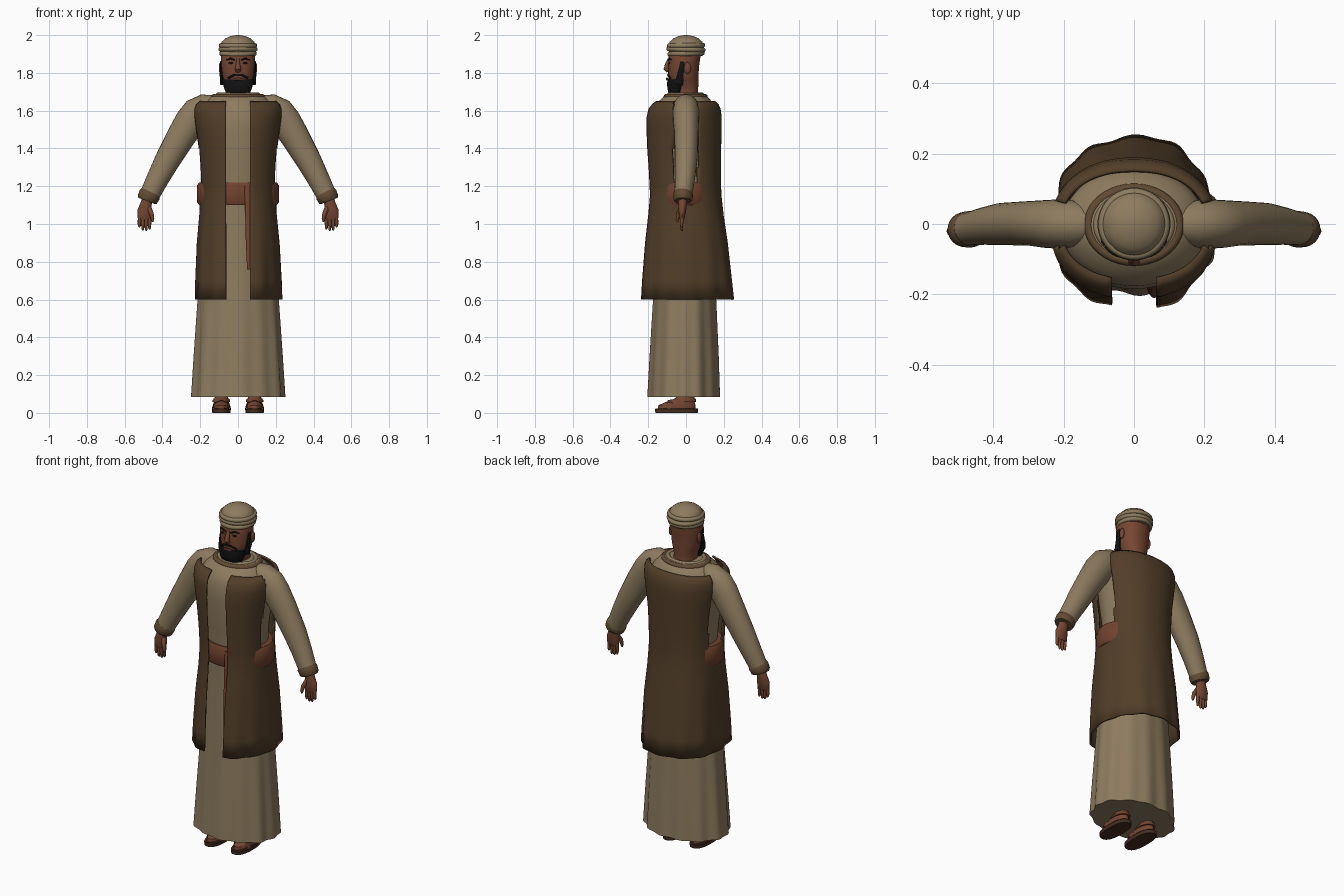
import bpy, bmesh, math
from mathutils import Vector
from math import sin, cos, pi


def material(name, r, g, b):
    m = bpy.data.materials.new(name)
    m.diffuse_color = (r, g, b, 1)
    return m


TAN = material("tan_cloth", .27, .20, .115)
COAT = material("brown_coat", .085, .048, .022)
TRIM = material("brown_trim", .12, .068, .033)
SKIN = material("skin", .18, .062, .032)
BELT = material("red_brown_leather", .165, .055, .028)
SOLE = material("dark_sole", .06, .027, .015)
BLACK = material("black_hair", .006, .006, .007)


def finish(name, bm, mat, angle=40, solid=0):
    bmesh.ops.recalc_face_normals(bm, faces=bm.faces)
    me = bpy.data.meshes.new(name)
    bm.to_mesh(me)
    bm.free()
    me.materials.append(mat)
    ob = bpy.data.objects.new(name, me)
    bpy.context.collection.objects.link(ob)
    bpy.ops.object.select_all(action='DESELECT')
    ob.select_set(True)
    bpy.context.view_layer.objects.active = ob
    bpy.ops.object.shade_smooth_by_angle(angle=math.radians(angle))
    if solid:
        mod = ob.modifiers.new("thickness", 'SOLIDIFY')
        mod.thickness = solid
        mod.offset = -1
    return ob


def power(v, e):
    return math.copysign(abs(v) ** e, v)


def skin_rings(bm, rings, closed=True, cap=True):
    for a, b in zip(rings, rings[1:]):
        n = len(a)
        for i in range(n if closed else n - 1):
            j = (i + 1) % n
            bm.faces.new((a[i], a[j], b[j], b[i]))
    if cap and closed:
        bm.faces.new(rings[0])
        bm.faces.new(rings[-1])


def loft(name, rows, mat, n=32, cx=0, gap=0, e=1, fold=None, cap=True, solid=0, cut=None):
    """Stack oval rings (z, half width, half depth, y centre); gap leaves a front opening."""
    bm = bmesh.new()
    rings = []
    for z, rx, ry, cy in rows:
        t0 = math.asin(min(1, (gap / rx) ** (1 / e))) if gap else 0
        ring = []
        for i in range(n):
            t = t0 + (2 * pi - 2 * t0) * i / (n - 1 if gap else n)
            k = 1 + (fold(t, z) if fold else 0)
            ring.append(bm.verts.new((cx + k * rx * power(sin(t), e),
                                      cy - k * ry * power(cos(t), e), z)))
        rings.append(ring)
    skin_rings(bm, rings, not gap, cap)
    if cut:
        bmesh.ops.delete(bm, geom=[f for f in bm.faces if cut(f.calc_center_median())], context='FACES')
    return finish(name, bm, mat, solid=solid)


def tube(name, pts, mat, n=16):
    """Tapered tube through (x, y, z, radius, y radius)."""
    bm = bmesh.new()
    P = [Vector(p[:3]) for p in pts]
    rings = []
    for i, p in enumerate(pts):
        d = (P[min(i + 1, len(P) - 1)] - P[max(i - 1, 0)]).normalized()
        ref = Vector((0, 1, 0)) if abs(d.y) < .8 else Vector((0, 0, 1))
        u = d.cross(ref).normalized()
        w = u.cross(d).normalized()
        rings.append([bm.verts.new(P[i] + u * p[3] * cos(2 * pi * k / n) + w * p[4] * sin(2 * pi * k / n))
                      for k in range(n)])
    skin_rings(bm, rings)
    return finish(name, bm, mat)


def ball(name, c, r, mat, seg=20):
    bm = bmesh.new()
    bmesh.ops.create_uvsphere(bm, u_segments=seg, v_segments=seg // 2, radius=1)
    for v in bm.verts:
        v.co = Vector((v.co.x * r[0] + c[0], v.co.y * r[1] + c[1], v.co.z * r[2] + c[2]))
    return finish(name, bm, mat)


def band(name, z, rx, ry, cy, h, w, mat, tilt=0):
    """Rounded oval ring, for rolls of cloth."""
    bm = bmesh.new()
    rings = []
    for k in range(41):
        t = 2 * pi * k / 40
        rings.append([bm.verts.new(((rx + w * cos(a)) * sin(t), cy - (ry + w * cos(a)) * cos(t),
                                    z + h * sin(a) + tilt * cos(t)))
                      for a in (2 * pi * i / 10 for i in range(10))])
    skin_rings(bm, rings, cap=False)
    bmesh.ops.remove_doubles(bm, verts=bm.verts, dist=1e-5)
    return finish(name, bm, mat, 60)


# Long robe, with folds growing towards the hem
def robe_fold(t, z):
    a = .035 * max(0, min(1, (1.0 - z) / .9))
    return a * (sin(13 * t + .6) * .7 + sin(7 * t + 1) * .4)


loft("robe", [(.085, .248, .188, -.01), (.3, .235, .18, -.008), (.6, .215, .166, -.006),
              (.9, .185, .155, -.005), (1.15, .17, .15, -.005), (1.3, .178, .158, -.008),
              (1.5, .205, .175, -.01), (1.6, .205, .168, -.008), (1.64, .185, .15, -.005),
              (1.67, .15, .12, -.003), (1.69, .115, .095, 0)], TAN, n=96, fold=robe_fold)


# Sleeveless open coat with armholes down to the belt
def coat_fold(t, z):
    a = .03 * max(0, min(1, (1.05 - z) / .45))
    return a * (sin(12 * t + 1.5) * .6 + sin(5 * t) * .5)


loft("coat", [(.6, .228, .248, .002), (.7, .226, .24, 0), (.9, .218, .222, -.002),
              (1.05, .205, .203, -.004), (1.15, .2, .193, -.005), (1.2, .2, .193, -.007),
              (1.3, .204, .195, -.01), (1.4, .212, .199, -.013), (1.5, .226, .202, -.013),
              (1.57, .237, .201, -.012), (1.61, .238, .193, -.01), (1.635, .23, .178, -.006),
              (1.652, .212, .158, -.004)],
     COAT, n=90, gap=.065, e=.9, fold=coat_fold, solid=.01,
     cut=lambda c: abs(c.y) < .065 and c.z > 1.2)

# Belt and its hanging end
loft("belt", [(1.1, .206, .16, -.007), (1.115, .216, .168, -.007), (1.16, .218, .169, -.007),
              (1.205, .216, .168, -.007), (1.22, .206, .16, -.007)], BELT, n=48)
tube("belt_end", [(.05, -.172, 1.2, .016, .006), (.052, -.182, 1.1, .015, .006),
                  (.054, -.195, .92, .013, .006), (.058, -.205, .76, .01, .005)], BELT, 8)

# Collar rolls
band("collar", 1.675, .128, .103, -.002, .013, .014, TRIM)
band("inner_collar", 1.685, .105, .085, -.002, .013, .012, TAN)

# Head and neck
loft("head", [(1.64, .068, .065, .005), (1.7, .064, .062, .002), (1.73, .066, .07, -.005),
              (1.755, .078, .078, -.012), (1.79, .086, .08, -.014), (1.84, .09, .082, -.012),
              (1.89, .09, .085, -.008), (1.93, .08, .08, 0)], SKIN, n=36, e=.92)
tube("nose", [(0, -.088, 1.875, .008, .008), (0, -.1, 1.845, .011, .011),
              (0, -.106, 1.822, .017, .013), (0, -.094, 1.808, .014, .01)], SKIN, 12)

# Beard, with the moustache and lips
loft("beard", [(1.682, .045, .026, -.058), (1.69, .062, .036, -.057), (1.72, .074, .045, -.054),
               (1.75, .082, .048, -.052), (1.765, .086, .046, -.05)], BLACK, n=32, e=.85)
tube("lips", [(-.026, -.094, 1.765, .004, .004), (0, -.101, 1.768, .008, .006),
              (.026, -.094, 1.765, .004, .004)], BELT, 8)
tube("moustache", [(-.052, -.084, 1.772, .006, .005), (-.02, -.095, 1.789, .006, .005),
                   (.02, -.095, 1.789, .006, .005), (.052, -.084, 1.772, .006, .005)], BLACK, 8)

# Turban: dome and three rolled bands
loft("turban_dome", [(1.89, .088, .088, 0), (1.945, .092, .092, 0), (1.965, .086, .086, 0),
                     (1.982, .068, .068, 0), (1.993, .044, .044, 0), (1.999, .018, .018, 0),
                     (2.0, .004, .004, 0)], TAN, n=36)
for i, (z, r) in enumerate([(1.902, .086), (1.924, .091), (1.945, .089)]):
    band(f"turban_band_{i + 1}", z, r, r, 0, .013, .013, TAN, (-.003, .003, -.002)[i])

for s, side in ((-1, "right"), (1, "left")):
    # Face details
    tube(side + "_sideburn", [(s * .083, -.038, 1.74, .012, .024), (s * .088, -.03, 1.79, .009, .018),
                              (s * .089, -.018, 1.86, .006, .012)], BLACK, 10)
    ball(side + "_ear", (s * .092, .008, 1.825), (.01, .018, .032), SKIN, 14)
    ball(side + "_eye", (s * .037, -.087, 1.853), (.014, .006, .006), BLACK, 12)
    tube(side + "_eyebrow", [(s * .016, -.094, 1.868, .004, .004), (s * .04, -.089, 1.876, .005, .004),
                             (s * .062, -.074, 1.868, .003, .003)], BLACK, 8)

    # Sleeve and cuff
    tube(side + "_sleeve", [(s * .12, 0, 1.632, .05, .05), (s * .165, 0, 1.622, .07, .066),
                            (s * .215, 0, 1.59, .083, .07), (s * .25, 0, 1.545, .083, .068),
                            (s * .3, .002, 1.465, .077, .063), (s * .375, 0, 1.335, .067, .06),
                            (s * .425, -.006, 1.24, .059, .053), (s * .472, -.015, 1.145, .052, .046)], TAN, 24)
    tube(side + "_cuff", [(s * .463, -.014, 1.165, .053, .048), (s * .467, -.015, 1.157, .058, .052),
                          (s * .48, -.016, 1.13, .055, .05), (s * .483, -.016, 1.122, .048, .044)], TRIM, 24)

    # Hand
    tube(side + "_palm", [(s * .478, -.017, 1.14, .028, .025), (s * .487, -.018, 1.105, .03, .023),
                          (s * .494, -.02, 1.07, .039, .02), (s * .495, -.021, 1.035, .038, .015),
                          (s * .495, -.021, 1.022, .032, .01)], SKIN, 16)
    for i in range(4):
        x = .467 + .018 * i
        tip = (.972, .964, .966, .982)[i]
        tube(f"{side}_finger_{i + 1}", [(s * x, -.021, 1.04, .0095, .0105), (s * (x + .001), -.024, 1.0, .009, .0095),
                                        (s * (x + .001), -.022, tip + .006, .007, .007),
                                        (s * x, -.021, tip, .003, .003)], SKIN, 10)
    tube(side + "_thumb", [(s * .472, -.025, 1.085, .014, .014), (s * .458, -.041, 1.055, .012, .012),
                           (s * .452, -.046, 1.025, .009, .009), (s * .452, -.045, 1.012, .004, .004)], SKIN, 10)

    # Sandal, foot and ankle
    x = s * .088
    loft(side + "_sole", [(0, .048, .112, -.05), (.02, .05, .114, -.05), (.024, .047, .111, -.05)],
         SOLE, cx=x, e=.8)
    loft(side + "_foot", [(.022, .04, .1, -.05), (.04, .042, .098, -.048), (.055, .04, .08, -.034),
                          (.075, .036, .052, -.008), (.1, .033, .04, .005), (.2, .036, .042, .01)],
         SKIN, cx=x)
    tube(side + "_strap", [(x - .047, -.085, .022, .004, .018), (x - .038, -.083, .052, .004, .018),
                           (x, -.08, .066, .004, .018), (x + .038, -.083, .052, .004, .018),
                           (x + .047, -.085, .022, .004, .018)], BELT, 8)
    loft(side + "_ankle_strap", [(.058, .046, .066, -.012), (.068, .046, .064, -.01), (.076, .04, .056, -.006)],
         BELT, cx=x)
